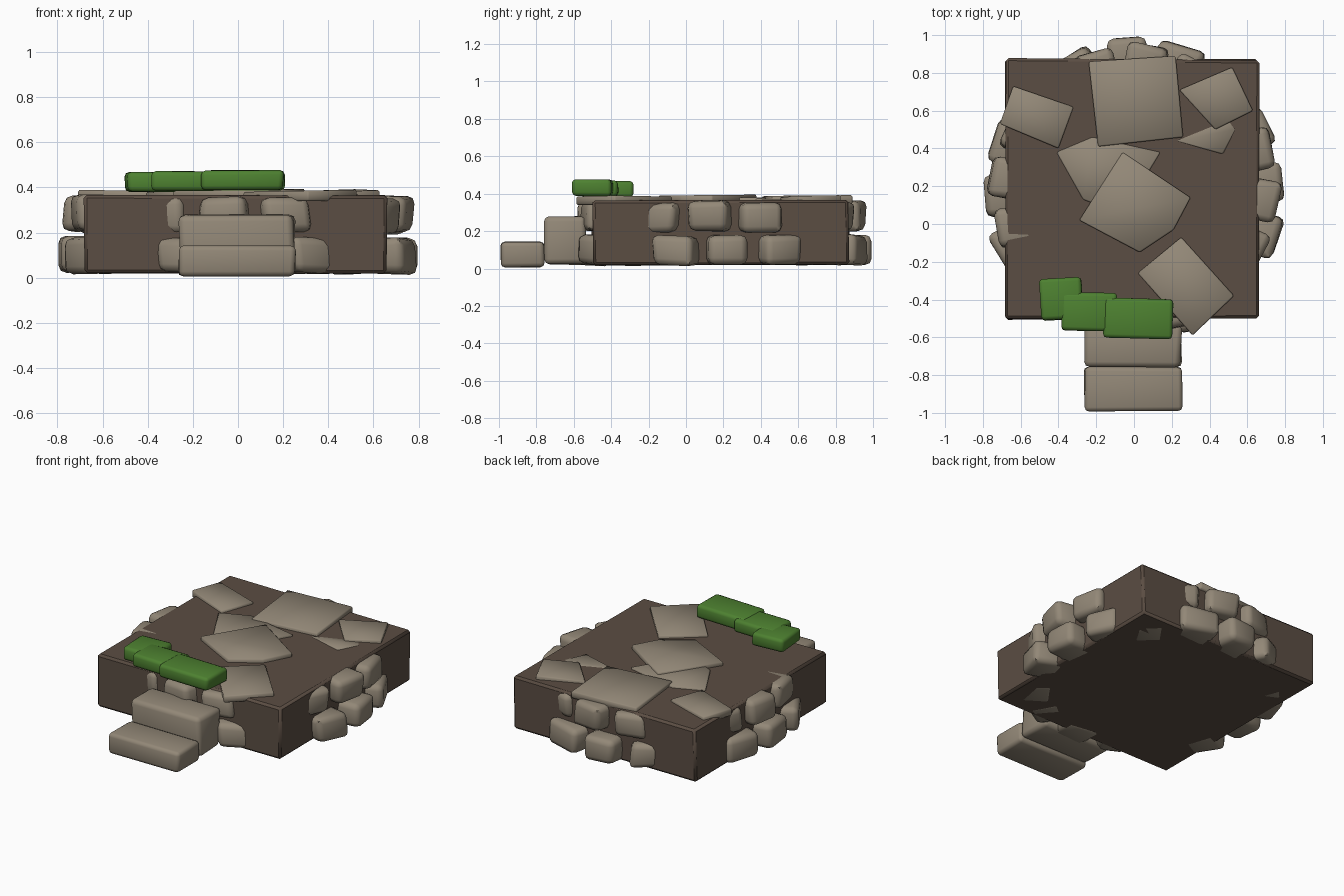
import bpy, bmesh, math, random
from mathutils import Vector, Matrix

random.seed(7)
cube = bpy.data.objects.get("Cube")
if cube:
    bpy.data.objects.remove(cube, do_unlink=True)


def material(name, color):
    m = bpy.data.materials.new(name)
    m.use_nodes = True
    m.diffuse_color = (*color, 1)
    m.node_tree.nodes["Principled BSDF"].inputs["Base Color"].default_value = (*color, 1)
    return m


soil = material("soil brown", (0.105, 0.075, 0.056))
stone = material("warm grey stone", (0.29, 0.245, 0.185))
moss = material("moss green", (0.075, 0.22, 0.03))


def finish(name, bm, mat, angle):
    bmesh.ops.recalc_face_normals(bm, faces=bm.faces)
    mesh = bpy.data.meshes.new(name)
    bm.to_mesh(mesh)
    bm.free()
    mesh.materials.append(mat)
    ob = bpy.data.objects.new(name, mesh)
    bpy.context.collection.objects.link(ob)
    bpy.ops.object.select_all(action="DESELECT")
    ob.select_set(True)
    bpy.context.view_layer.objects.active = ob
    bpy.ops.object.shade_smooth_by_angle(angle=math.radians(angle))
    return ob


def block(name, center, size, mat, turn=0, jitter=0.06, bevel=0.16, segments=2, angle=50):
    """Uneven box with worn edges; jitter and bevel are relative to its size."""
    bm = bmesh.new()
    bmesh.ops.create_cube(bm, size=1)
    for v in bm.verts:
        # corners only move inwards, so the outline stays inside the size
        v.co = Vector(c * (1 - random.uniform(0, 2 * jitter)) for c in v.co)
    for v in bm.verts:
        v.co = Vector(c * s for c, s in zip(v.co, size))
    bmesh.ops.bevel(bm, geom=bm.edges[:], offset=bevel * min(size), segments=segments,
                    profile=0.5, affect="EDGES")
    bm.transform(Matrix.Translation(center) @ Matrix.Rotation(turn, 4, "Z"))
    return finish(name, bm, mat, angle)


def slab(name, outline, top, thick=0.045, tilt=(0, 0)):
    """Thin paving stone from its outline, slightly tilted."""
    bm = bmesh.new()
    cx = sum(p[0] for p in outline) / len(outline)
    cy = sum(p[1] for p in outline) / len(outline)
    low = [bm.verts.new((x, y, top - thick)) for x, y in outline]
    high = [bm.verts.new((x, y, top + tilt[0] * (x - cx) + tilt[1] * (y - cy)))
            for x, y in outline]
    bm.faces.new(low)
    bm.faces.new(high)
    for i in range(len(low)):
        j = (i + 1) % len(low)
        bm.faces.new((low[i], low[j], high[j], high[i]))
    bmesh.ops.bevel(bm, geom=bm.edges[:], offset=0.007, segments=1, affect="EDGES")
    return finish(name, bm, stone, 50)


# Earth platform
block("earth_platform", (-0.01, 0.185, 0.193), (1.35, 1.39, 0.35), soil,
      jitter=0.012, bevel=0.04, segments=1, angle=40)

# Two rings of boulders sunk into the platform sides
COUNT = 16
for row, (phase, outer, z, height) in {
    "lower": (3, 0.81, 0.1, 0.175),
    "upper": (-5, 0.775, 0.278, 0.175),
}.items():
    for i in range(COUNT):
        a = math.radians(phase) + math.tau * i / COUNT
        r = outer - 0.11 + random.uniform(-0.015, 0.01)
        block(f"{row}_boulder_{i + 1}",
              (r * math.cos(a), 0.185 + r * math.sin(a), z + random.uniform(-0.006, 0.006)),
              (0.22, random.uniform(0.225, 0.265), height), stone,
              turn=a + random.uniform(-0.12, 0.12), jitter=0.1, bevel=0.2)

# Front steps
block("lower_step", (-0.005, -0.875, 0.075), (0.53, 0.24, 0.14), stone, jitter=0.025)
block("upper_step", (-0.005, -0.645, 0.15), (0.53, 0.23, 0.27), stone, jitter=0.04, bevel=0.12)

# Paving slabs
slab("back_slab", [(-0.24, 0.86), (0.22, 0.89), (0.26, 0.46), (-0.19, 0.41)], 0.39, tilt=(0, 0.01))
slab("back_left_slab", [(0.24, 0.71), (0.52, 0.83), (0.63, 0.6), (0.43, 0.5)], 0.386, tilt=(0.02, 0.03))
slab("back_right_slab", [(-0.64, 0.73), (-0.32, 0.62), (-0.4, 0.4), (-0.71, 0.53)], 0.386, tilt=(-0.02, 0))
slab("shard_slab", [(0.22, 0.44), (0.5, 0.56), (0.54, 0.5), (0.47, 0.37)], 0.37, tilt=(0, -0.05))
slab("middle_slab", [(-0.41, 0.38), (-0.22, 0.46), (0.14, 0.38), (-0.06, 0.05), (-0.27, 0.13)], 0.38)
slab("center_slab", [(-0.06, 0.38), (0.3, 0.14), (0.21, -0.03), (0.03, -0.15), (-0.29, 0.02)],
     0.392, tilt=(0, 0.01))
slab("front_slab", [(0.25, -0.07), (0.53, -0.38), (0.31, -0.59), (0.02, -0.26)], 0.385, tilt=(0.02, 0))

# Moss clumps along the front edge
for i, (x, y, w, d, turn) in enumerate([(0.02, -0.5, 0.38, 0.22, -0.03),
                                        (-0.235, -0.465, 0.31, 0.21, -0.03),
                                        (-0.385, -0.395, 0.23, 0.23, 0.06)]):
    block(f"moss_clump_{i + 1}", (x, y, 0.432 - 0.004 * i), (w, d, 0.09), moss,
          turn=turn, jitter=0.04, bevel=0.22)
